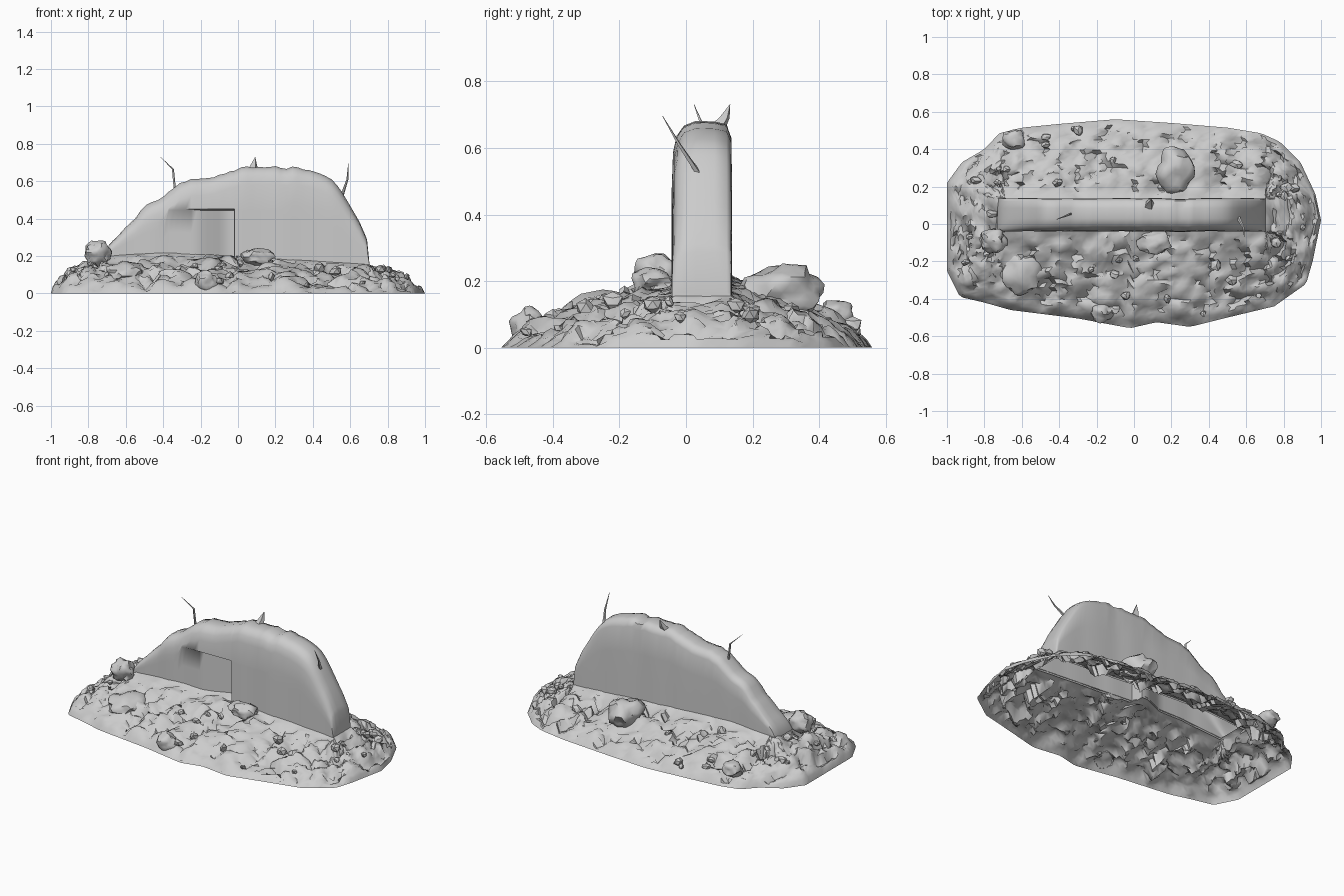
import bpy, bmesh, math, random
from mathutils import Vector, noise
from mathutils.bvhtree import BVHTree

if "Cube" in bpy.data.objects:
    bpy.data.objects.remove(bpy.data.objects["Cube"])

random.seed(4)


def lerp_table(table, x):
    for (x0, z0), (x1, z1) in zip(table, table[1:]):
        if x <= x1:
            return z0 + (z1 - z0) * max(0, (x - x0) / (x1 - x0))
    return table[-1][1]


def finish(name, bm, angle):
    bmesh.ops.remove_doubles(bm, verts=bm.verts, dist=0.0005)
    bmesh.ops.recalc_face_normals(bm, faces=bm.faces)
    me = bpy.data.meshes.new(name)
    bm.to_mesh(me)
    bm.free()
    ob = bpy.data.objects.new(name, me)
    bpy.context.collection.objects.link(ob)
    bpy.ops.object.select_all(action='DESELECT')
    ob.select_set(True)
    bpy.context.view_layer.objects.active = ob
    bpy.ops.object.shade_smooth_by_angle(angle=math.radians(angle))
    return ob


def bridge(bm, rows, closed=False):
    for a, b in zip(rows, rows[1:]):
        n = len(a)
        for i in range(n if closed else n - 1):
            j = (i + 1) % n
            bm.faces.new((a[i], a[j], b[j], b[i]))


# Rubble mound: open shell from the ragged outline up to the wall footprint
OUTLINE = [Vector(p) for p in [
    (1, .02), (.97, .16), (.89, .33), (.78, .44), (.68, .485), (.5, .515), (.2, .54), (-.1, .56),
    (-.4, .535), (-.6, .515), (-.72, .485), (-.8, .4), (-.92, .33), (-1, .22), (-1, -.25),
    (-.93, -.39), (-.8, -.42), (-.66, -.46), (-.3, -.505), (-.02, -.557), (.12, -.525),
    (.3, -.55), (.5, -.5), (.75, -.44), (.92, -.32), (.955, -.2)]]
SLOPE = [(0, 0), (.05, .16), (.12, .29), (.25, .45), (.5, .67), (.75, .86), (1, 1)]
CREST = [(-.72, .2), (-.4, .22), (0, .2), (.4, .175), (.72, .155)]


def niche(x):
    if -.21 < x < -.02:
        return .014 + .071 * min(1, (x + .21) / .15)
    return .014 * (x + .45) / .24 if -.45 < x <= -.21 else 0


def outline(u):
    pts = OUTLINE + OUTLINE[:1]
    lens = [(b - a).length for a, b in zip(pts, pts[1:])]
    s = (u % 1) * sum(lens)
    for a, b, l in zip(pts, pts[1:], lens):
        if s <= l:
            return a.lerp(b, s / l)
        s -= l
    return pts[0]


def ground(u, t):
    o = outline(u)
    ix, iy = min(max(o.x, -.69), .7), min(max(o.y, -.037), .135)
    if o.y < -.1:
        iy += niche(ix)
    end = abs(o.x - ix) / (abs(o.x - ix) + abs(o.y - iy) + 1e-6)
    p = o.lerp(Vector((ix, iy)), t)
    return Vector((p.x, p.y, lerp_table(CREST, ix) * lerp_table(SLOPE, t ** (1 - .2 * end))))


bm = bmesh.new()
rows = []
SEG, RINGS = 190, 22
for k in range(RINGS + 1):
    t = (k / RINGS) ** 1.1
    row = []
    for i in range(SEG):
        p = ground((i + .5 * (k % 2)) / SEG, t)
        if 0 < k < RINGS:
            d, sites = noise.voronoi(Vector((p.x * 10, p.y * 10, 0)))
            stone = noise.cell(sites[0] * 7.3)
            tilt = (p.x * 10 - sites[0].x) * (stone - .5) * .05
            fade = min(1, t * 7) * min(1, (1 - t) * 6)
            p.z += fade * (.05 * min(d[1] - d[0], .55) - .014 + .02 * (stone - .5) + tilt)
            p += fade * Vector([random.uniform(-.006, .006) for _ in range(3)])
        p.z = max(p.z, .002 if k else 0)
        row.append(bm.verts.new(p))
    rows.append(row)
bridge(bm, rows, True)
mound_tree = BVHTree.FromBMesh(bm)
finish("rubble_mound", bm, 48)

# Broken wall: hollow columns swept along x under a ragged crest, with a front niche
TOP = [(-.73, .19), (-.68, .27), (-.62, .335), (-.55, .4), (-.48, .49), (-.45, .49),
       (-.4, .52), (-.33, .575), (-.25, .61), (-.15, .62), (-.05, .65), (.05, .677),
       (.3, .673), (.42, .65), (.5, .61), (.55, .555), (.6, .47), (.65, .39),
       (.69, .28), (.702, .16)]
xs = sorted([-.73 + i * .03 for i in range(48) if abs(i - 23.67) > .5] + [-.022, -.019, .69, .702])
bm = bmesh.new()
rows = []
for x in xs:
    base = lerp_table(CREST, x) - .012
    top = max(lerp_table(TOP, x) + .02 * noise.noise(Vector((x * 18, 0, 3))), base + .005)
    h = top - base
    k = min(1, h / .35)
    rough = .008 * noise.noise(Vector((x * 6, 4, 0)))
    lip = (.45 - base) / h
    levels = [0, .25, .45, .6] if not -.4 < x < .25 else [0, lip * .5, lip - .012, lip + .005]
    col = []
    for lv in levels:
        inset = niche(x) if lv < lip else 0
        col.append((x, -.04 + rough + inset, base + h * lv))
    col += [(x, -.036 + rough, top - .09 * k), (x, -.026 + rough, top - .045 * k),
            (x, -.006, top - .014 * k), (x, .03, top), (x, .085, top - .002),
            (x, .122, top - .01 * k), (x, .135 + rough, top - .045 * k)]
    col += [(x, .137 + rough, base + h * lv) for lv in (.6, .3, 0)]
    rows.append([bm.verts.new(v) for v in col])
bridge(bm, rows)
bm.faces.new(rows[0])
bm.faces.new(rows[-1])
finish("broken_wall", bm, 60)


# Boulders and loose chips: only the part above the mound is kept
def rock(bm, loc, size, sub=3, rough=.3):
    res = bmesh.ops.create_icosphere(bm, subdivisions=sub, radius=1)
    seed = Vector((random.random() * 50, 0, 0))
    for v in res["verts"]:
        q = v.co * (1 + rough * noise.noise(v.co * 1.6 + seed) + rough * .3 * noise.cell(v.co * 1.5 + seed) - .05)
        v.co = Vector(loc) + Vector((q.x * size[0], q.y * size[1], q.z * size[2]))
        v.co.z = max(v.co.z, .002)


def trim(bm):
    def buried(v):
        hit = mound_tree.ray_cast(Vector((v.co.x, v.co.y, 2)), Vector((0, 0, -1)))[0]
        return hit is not None and v.co.z < hit.z
    inside = {v for v in bm.verts if buried(v)}
    doomed = [f for f in bm.faces if all(v in inside for v in f.verts)]
    bmesh.ops.delete(bm, geom=doomed, context='FACES')


bm = bmesh.new()
for loc, size in [((-.75, -.09, .22), (.072, .07, .065)), ((.11, -.1, .195), (.09, .065, .05)),
                  ((.22, .29, .165), (.1, .125, .085)), ((-.64, .45, .1), (.065, .06, .05)),
                  ((-.17, -.47, .06), (.065, .055, .06)), ((-.6, -.25, .11), (.12, .13, .06))]:
    rock(bm, loc, size)
trim(bm)
finish("boulders", bm, 40)

bm = bmesh.new()
for loc in [(.44, -.22, .14), (.52, -.3, .12), (.86, .19, .1), (-.3, .5, .07), (.76, -.1, .13)]:
    rock(bm, loc, (.035, .033, .03), 1, .4)
for _ in range(30):
    p = ground(random.random(), random.uniform(.06, .8))
    r = random.uniform(.015, .028)
    rock(bm, p, (r * random.uniform(.8, 1.5), r, r), 1, .5)
trim(bm)
finish("loose_chips", bm, 25)


# Bent bars and a sharp splinter sticking out of the wall
def spike(name, pts, radii):
    bm = bmesh.new()
    rows = []
    for (x, y, z), r in zip(pts, radii):
        rows.append([bm.verts.new((x + r * math.cos(a), y + r * math.sin(a), z))
                     for a in (.5, 2.07, 3.64, 5.21)])
    bridge(bm, rows, True)
    finish(name, bm, 30)


spike("left_bar", [(-.335, .055, .53), (-.348, .05, .665), (-.415, .024, .73)], [.007, .006, .001])
spike("right_bar", [(.555, .04, .52), (.585, -.02, .61), (.59, -.07, .695)], [.011, .006, .001])
spike("splinter", [(.08, .095, .665), (.085, .115, .69), (.092, .132, .73)], [.03, .018, .001])
